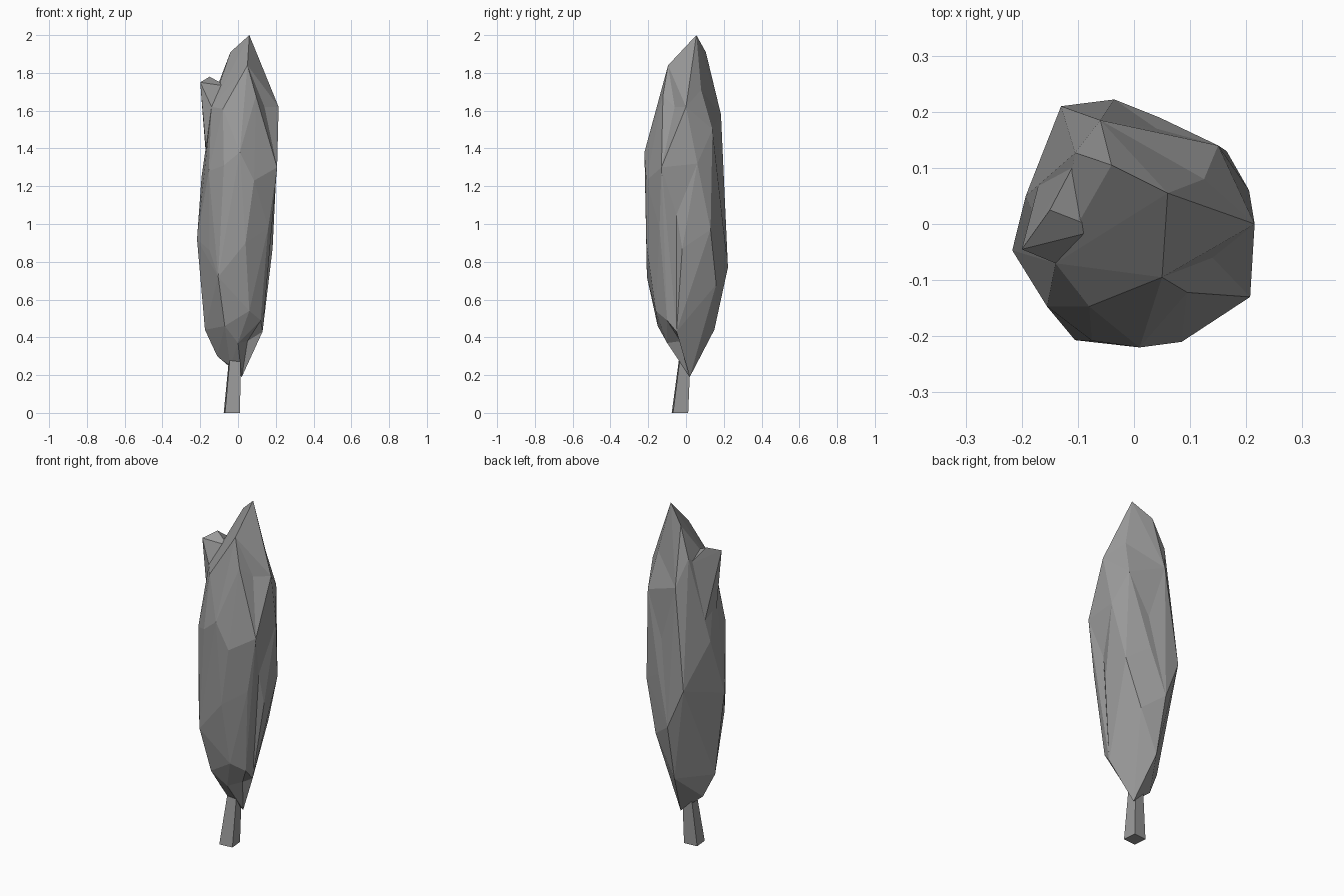
import bpy, bmesh, math
from mathutils import Matrix, Vector

grey = bpy.data.materials.new("dark_grey")
grey.diffuse_color = (0.32, 0.32, 0.32, 1)


def finish(bm, name):
    bmesh.ops.recalc_face_normals(bm, faces=bm.faces[:])
    me = bpy.data.meshes.new(name)
    bm.to_mesh(me)
    bm.free()
    me.materials.append(grey)
    ob = bpy.data.objects.new(name, me)
    bpy.context.collection.objects.link(ob)
    return ob


def edge_distance(e, p):
    a, b = e.verts[0].co, e.verts[1].co
    d = b - a
    t = min(max((p - a).dot(d) / max(d.length_squared, 1e-9), 0), 1)
    return (p - a - d * t).length


def faceted_clump(name, points):
    """Hull around corner points; points inside it become dents."""
    bm = bmesh.new()
    for p in points:
        bm.verts.new(p)
    bmesh.ops.convex_hull(bm, input=bm.verts[:])
    loose = [v for v in bm.verts if not v.link_faces]
    dents = [v.co.copy() for v in loose]
    for v in loose:
        bm.verts.remove(v)
    for p in dents:
        # split the nearest edge and pull the new corner to the dent
        edge = min((e for e in bm.edges if len(e.link_faces) == 2),
                   key=lambda e: edge_distance(e, p))
        a, b = edge.verts
        wings = [next(v for v in f.verts if v not in (a, b))
                 for f in edge.link_faces]
        bm.edges.remove(edge)
        n = bm.verts.new(p)
        for w in wings:
            bm.faces.new((a, n, w))
            bm.faces.new((n, b, w))
    return finish(bm, name)


# Main foliage, tapering to an off-centre tip above and a point below
faceted_clump("foliage", [
    (0.06, 0.055, 2.0), (-0.04, 0.105, 1.91), (0.05, -0.095, 1.84),
    (-0.105, 0.127, 1.74), (0.125, 0.08, 1.71), (0.095, -0.122, 1.68),
    (0.215, 0.0, 1.62), (0.14, -0.06, 1.62), (-0.14, -0.07, 1.62),
    (-0.08, -0.147, 1.61), (-0.06, 0.185, 1.58), (0.15, 0.14, 1.5),
    (0.01, -0.22, 1.38), (0.205, 0.06, 1.32),
    (-0.075, -0.208, 1.31), (-0.193, 0.05, 1.25), (-0.155, -0.147, 1.28),
    (0.207, -0.13, 1.3), (0.085, -0.21, 1.23), (0.04, 0.17, 1.25),
    (0.17, -0.05, 1.05), (0.16, -0.14, 0.98),
    (-0.13, 0.21, 1.0), (0.165, 0.13, 0.97), (0.045, 0.19, 1.05),
    (-0.217, -0.047, 0.92), (0.04, -0.21, 0.9), (0.183, -0.02, 0.87),
    (-0.15, -0.15, 0.86), (-0.035, 0.222, 0.77), (-0.105, -0.207, 0.72),
    (0.085, 0.16, 0.68), (0.06, -0.16, 0.54), (0.12, -0.10, 0.49),
    (-0.07, -0.15, 0.46), (-0.175, -0.02, 0.44), (-0.03, 0.15, 0.44),
    (0.13, -0.05, 0.43), (0.0, -0.1, 0.37), (0.05, -0.03, 0.38),
    (-0.11, 0.0, 0.30), (-0.04, -0.02, 0.25), (0.02, 0.02, 0.19)])

# Small leaf tuft sticking out on the upper left
faceted_clump("side_tuft", [
    (-0.2, -0.045, 1.75), (-0.15, 0.025, 1.78), (-0.06, -0.01, 1.73),
    (-0.14, -0.07, 1.62), (-0.1, 0.12, 1.70), (-0.17, -0.04, 1.4),
    (-0.165, 0.09, 1.3)])

# Short square trunk, narrowing and leaning slightly
bm = bmesh.new()
bmesh.ops.create_cone(bm, cap_ends=True, segments=4, radius1=0.057,
                      radius2=0.036, depth=0.34,
                      matrix=Matrix.Translation((-0.032, -0.032, 0.17))
                      @ Matrix.Rotation(math.radians(50), 4, 'Z'))
for v in bm.verts:
    if v.co.z > 0.2:
        v.co += Vector((0.017, 0.03, 0))
finish(bm, "trunk")
